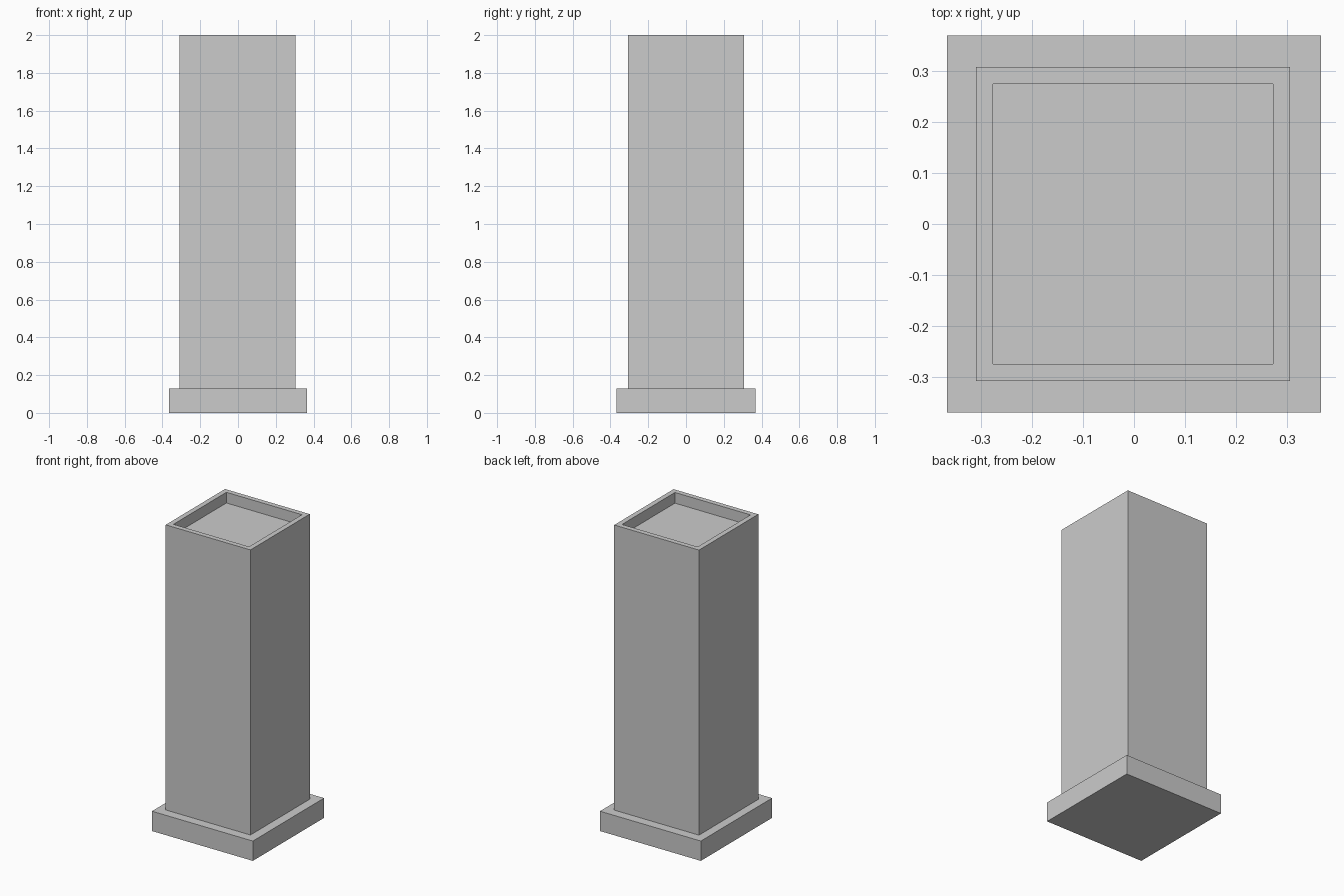
import bpy, bmesh
from mathutils import Matrix, Vector

if "Cube" in bpy.data.objects:
    bpy.data.objects.remove(bpy.data.objects["Cube"])


def box(name, size, centre, recess=None):
    """Box part; recess = (rim width, depth) sinks a tray into its top."""
    bm = bmesh.new()
    bmesh.ops.create_cube(bm, size=1, matrix=Matrix.LocRotScale(
        Vector(centre), None, Vector(size)))
    if recess:
        rim, depth = recess
        bm.normal_update()
        top = max(bm.faces, key=lambda f: f.calc_center_median().z)
        bmesh.ops.inset_region(bm, faces=[top], thickness=rim)
        # extrude the inner face straight down for vertical tray walls
        inner = bmesh.ops.extrude_discrete_faces(bm, faces=[top])["faces"][0]
        bmesh.ops.translate(bm, verts=inner.verts, vec=(0, 0, -depth))
    bmesh.ops.recalc_face_normals(bm, faces=bm.faces)
    mesh = bpy.data.meshes.new(name)
    bm.to_mesh(mesh)
    bm.free()
    obj = bpy.data.objects.new(name, mesh)
    bpy.context.collection.objects.link(obj)
    return obj


BASE_H = 0.13

# square plinth
box("base_plinth", (0.732, 0.738, BASE_H), (0, 0, BASE_H / 2))

# tall shaft with a shallow tray in its top
box("pillar_shaft", (0.615, 0.615, 2 - BASE_H), (-0.002, 0, (2 + BASE_H) / 2),
    recess=(0.047, 0.07))
